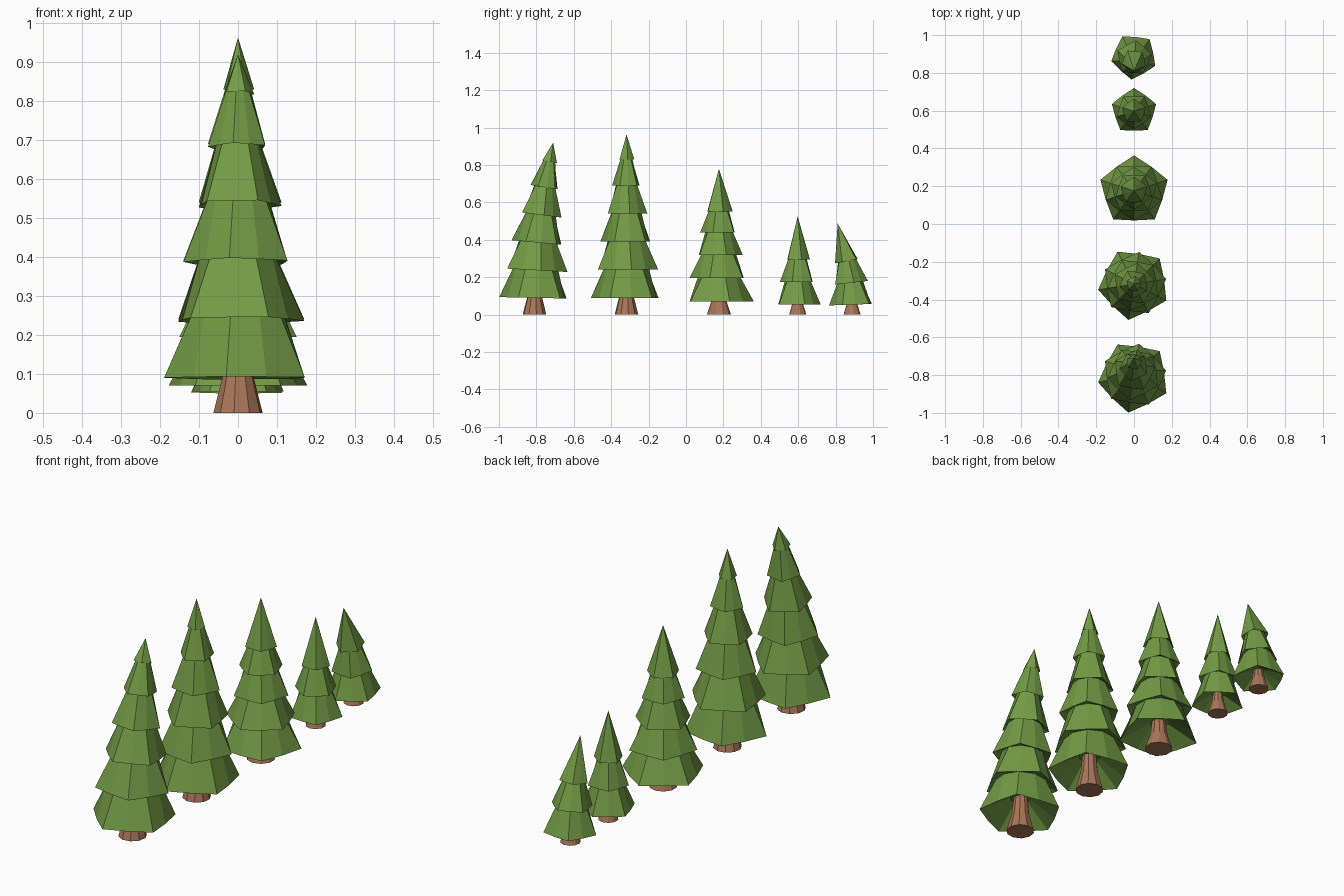
import bpy, bmesh
from math import sin, cos, atan, radians, pi

if "Cube" in bpy.data.objects:
    bpy.data.objects.remove(bpy.data.objects["Cube"])

SIDES = 10


def material(name, rgb):
    m = bpy.data.materials.new(name)
    m.diffuse_color = (*rgb, 1)
    m.use_nodes = True
    m.node_tree.nodes["Principled BSDF"].inputs["Base Color"].default_value = m.diffuse_color
    return m


green = material("needle_green", (0.17, 0.33, 0.06))
brown = material("bark_brown", (0.40, 0.18, 0.10))


def finish(bm, name, mat):
    bmesh.ops.recalc_face_normals(bm, faces=bm.faces)
    me = bpy.data.meshes.new(name)
    bm.to_mesh(me)
    bm.free()
    me.materials.append(mat)
    ob = bpy.data.objects.new(name, me)
    bpy.context.collection.objects.link(ob)


def bridge(bm, a, b):
    for i in range(SIDES):
        j = (i + 1) % SIDES
        bm.faces.new((a[i], a[j], b[j], b[i]))


def tree(n, y0, rims, tip, turn, lean, trunk_r):
    """rims: (height, radius) of each skirt edge; lean: sideways shift of the tip."""
    def axis(z):
        y = y0 + lean * (z / tip) ** 2
        tilt = atan(2 * lean * z / tip ** 2) if lean else 0
        return y, tilt

    def ring(bm, z, r, even=1.0, odd=1.0):
        y, t = axis(z)
        out = []
        for i in range(SIDES):
            a = radians(turn) + 2 * pi * i / SIDES
            k = r * (odd if i % 2 else even)
            out.append(bm.verts.new((k * cos(a), y + k * sin(a) * cos(t),
                                     z - k * sin(a) * sin(t))))
        return out

    # foliage: stacked five-pointed skirts, each turned half a step from the last
    bm = bmesh.new()
    z1, r1 = rims[0]
    hollow = ring(bm, z1 + 0.09 * tip, 0.25 * r1)
    bm.faces.new(hollow)
    prev = hollow
    for k, (z, r) in enumerate(rims):
        factors = (1.0, 0.84) if k % 2 == 0 else (0.84, 1.0)
        rim = ring(bm, z, r, *factors)
        bridge(bm, prev, rim)
        if k + 1 < len(rims):
            zn, rn = rims[k + 1]
            prev = ring(bm, zn + 0.012, 0.70 * rn)
            bridge(bm, rim, prev)
        else:
            y, t = axis(tip)
            top = bm.verts.new((0, y, tip))
            for i in range(SIDES):
                bm.faces.new((rim[i], rim[(i + 1) % SIDES], top))
    finish(bm, f"foliage_{n}", green)

    # trunk: flared base running up into the foliage
    bm = bmesh.new()
    a = ring(bm, 0, trunk_r)
    b = ring(bm, z1, trunk_r * 0.64)
    c = ring(bm, z1 + 0.10 * tip, trunk_r * 0.5)
    bridge(bm, a, b)
    bridge(bm, b, c)
    bm.faces.new(a)
    bm.faces.new(c)
    finish(bm, f"trunk_{n}", brown)


tall = [(0.09, 0.192), (0.24, 0.172), (0.39, 0.142),
        (0.54, 0.113), (0.69, 0.078), (0.83, 0.042)]
medium = [(0.07, 0.187), (0.195, 0.158), (0.32, 0.127), (0.44, 0.10), (0.55, 0.074)]
small = [(0.055, 0.123), (0.175, 0.095), (0.295, 0.066)]

tree(1, -0.81, [(z * 0.985 + 0.001, r) for z, r in tall], 0.92, 117, 0.10, 0.064)
tree(2, -0.318, tall, 0.963, 117, 0, 0.064)
tree(3, 0.176, medium, 0.78, 90, 0, 0.064)
tree(4, 0.597, small, 0.525, 90, 0, 0.046)
tree(5, 0.888, [(z * 0.97, r) for z, r in small], 0.487, 120, -0.077, 0.046)
